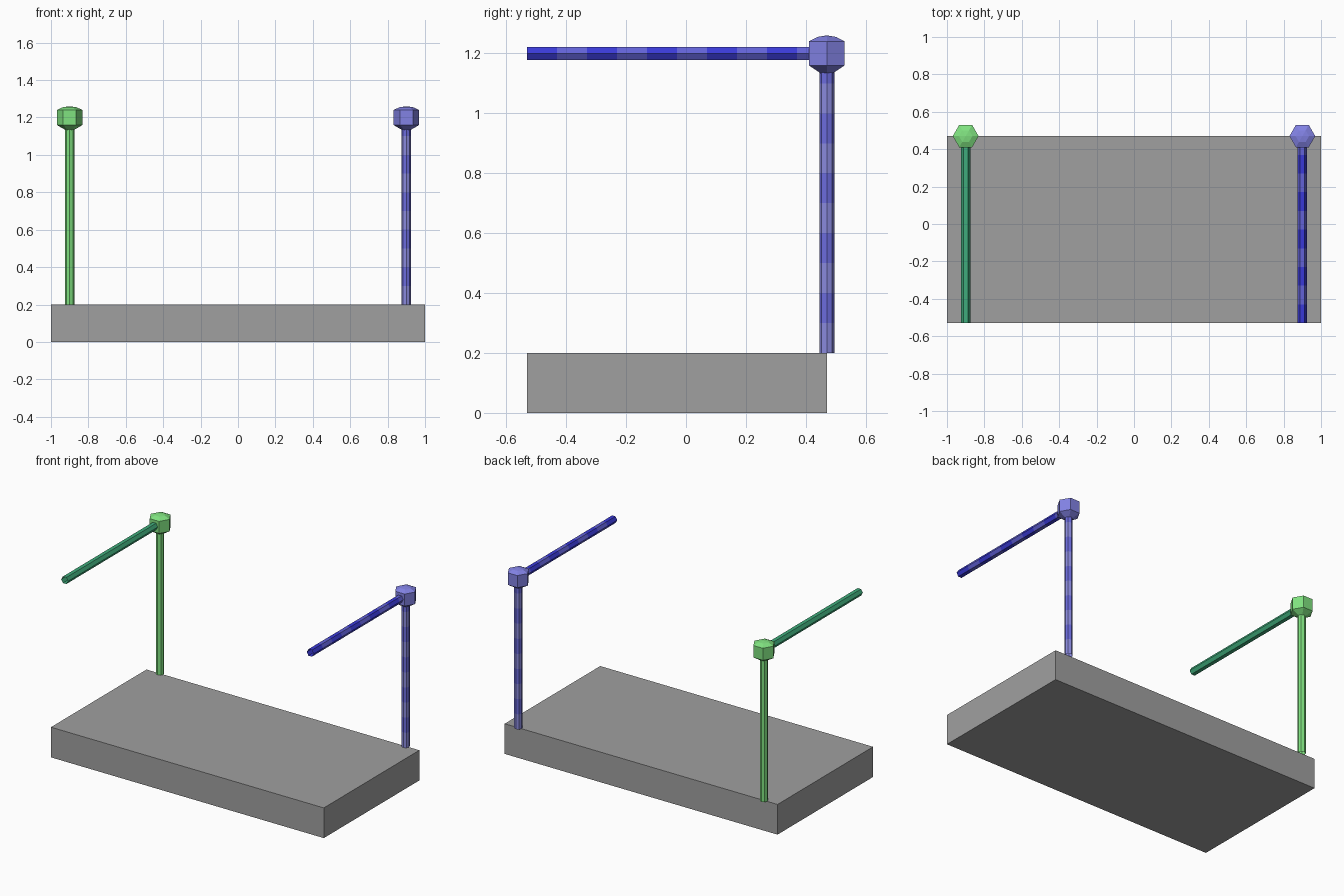
import bpy, bmesh, math
from mathutils import Matrix, Vector

if "Cube" in bpy.data.objects:
    bpy.data.objects.remove(bpy.data.objects["Cube"])


def material(name, r, g, b):
    lin = [((c / 255 + 0.055) / 1.055) ** 2.4 for c in (r, g, b)]
    m = bpy.data.materials.new(name)
    m.diffuse_color = (*lin, 1)
    m.use_nodes = True
    m.node_tree.nodes["Principled BSDF"].inputs["Base Color"].default_value = m.diffuse_color
    return m


grey = material("slab grey", 160, 160, 160)
green = material("light green", 128, 226, 128)
sea = material("sea green", 64, 172, 124)
blue = material("soft blue", 130, 130, 228)
post_dark = material("post blue", 108, 108, 222)
post_light = material("post pale blue", 138, 138, 222)
arm_dark = material("arm deep blue", 58, 58, 215)
arm_light = material("arm mid blue", 98, 98, 215)


def lathe(name, profile, sides, matrix, mats):
    """Spin (radius, height) pairs about z; bands cycle through the materials."""
    bm = bmesh.new()
    rings = []
    for r, z in profile:
        if r == 0:
            rings.append([bm.verts.new((0, 0, z))] * sides)
        else:
            rings.append([bm.verts.new((r * math.cos(2 * math.pi * i / sides),
                                        r * math.sin(2 * math.pi * i / sides), z))
                          for i in range(sides)])
    for k, (lo, hi) in enumerate(zip(rings, rings[1:])):
        for i in range(sides):
            j = (i + 1) % sides
            quad = list(dict.fromkeys((lo[i], lo[j], hi[j], hi[i])))
            bm.faces.new(quad).material_index = k % len(mats)
    bmesh.ops.transform(bm, matrix=matrix, verts=bm.verts)
    bmesh.ops.recalc_face_normals(bm, faces=bm.faces)
    me = bpy.data.meshes.new(name)
    bm.to_mesh(me)
    bm.free()
    ob = bpy.data.objects.new(name, me)
    bpy.context.collection.objects.link(ob)
    for m in mats:
        me.materials.append(m)
    return ob


# Base slab
bpy.ops.mesh.primitive_cube_add(size=1, location=(0, -0.03, 0.1))
slab = bpy.context.object
slab.name = "base_slab"
slab.scale = (2, 1, 0.2)
slab.data.materials.append(grey)

tube = [i / 10 for i in range(11)]
knob = [(0, -0.08), (0.069, -0.04), (0.069, 0.04), (0.036, 0.055), (0, 0.06)]

# Post, knob and forward arm on each side
for side, x, knob_m, post_m, arm_m in (
        ("left", -0.9, [green], [green], [sea]),
        ("right", 0.9, [blue], [post_light, post_dark], [arm_dark, arm_light])):
    lathe(side + "_post", [(0.025, t) for t in tube], 8,
          Matrix.Translation((x, 0.47, 0.2)), post_m)
    lathe(side + "_knob", knob, 6, Matrix.Translation((x, 0.47, 1.2)), knob_m)
    # arm runs along y from its open front end back to the knob
    lathe(side + "_arm", [(0.025, t) for t in tube], 6,
          Matrix.Translation((x, -0.53, 1.2)) @ Matrix.Rotation(-math.pi / 2, 4, 'X'), arm_m)
